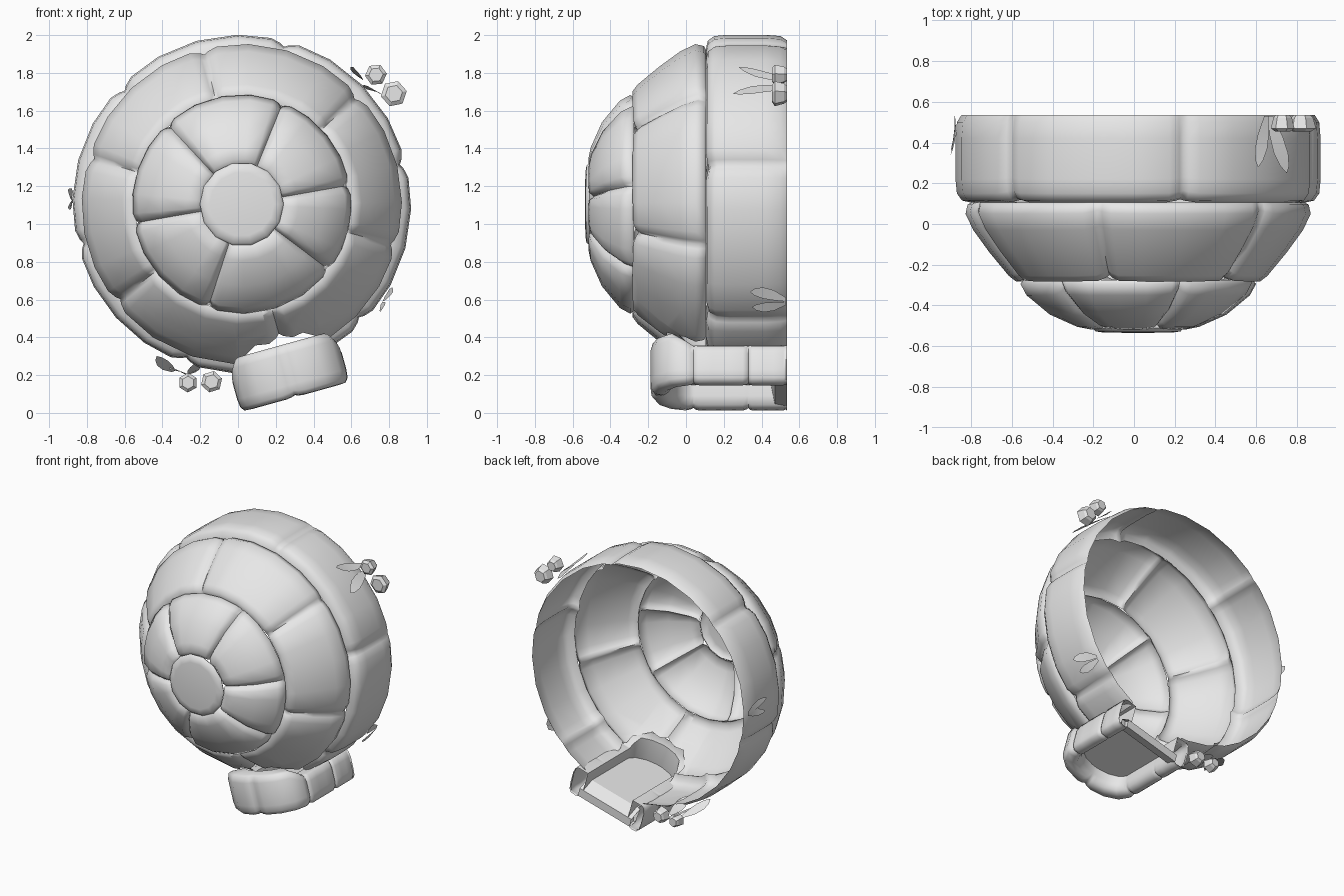
import bpy, bmesh, math
from mathutils import Vector

cube = bpy.data.objects.get("Cube")
if cube:
    bpy.data.objects.remove(cube, do_unlink=True)

GREY = (0.8, 0.8, 0.8, 1)
mat = bpy.data.materials.new("light_grey")
mat.use_nodes = True
mat.diffuse_color = GREY
mat.node_tree.nodes["Principled BSDF"].inputs["Base Color"].default_value = GREY

CX, CZ = 0.02, 1.105
BACK = 0.535
TUNNEL = math.radians(-74.5)
OUT = Vector((math.cos(TUNNEL), 0, math.sin(TUNNEL)))
SIDE = Vector((-math.sin(TUNNEL), 0, math.cos(TUNNEL)))
CENTRE = Vector((CX, 0, CZ))


def finish(name, bm, smooth=None):
    bmesh.ops.remove_doubles(bm, verts=bm.verts, dist=0.0005)
    bmesh.ops.recalc_face_normals(bm, faces=bm.faces)
    mesh = bpy.data.meshes.new(name)
    bm.to_mesh(mesh)
    bm.free()
    mesh.materials.append(mat)
    ob = bpy.data.objects.new(name, mesh)
    bpy.context.collection.objects.link(ob)
    if smooth:
        bpy.ops.object.select_all(action='DESELECT')
        ob.select_set(True)
        bpy.context.view_layer.objects.active = ob
        bpy.ops.object.shade_smooth_by_angle(angle=math.radians(smooth))


def skin(bm, rows, closed=False):
    """Join rows of points with quads."""
    grid = [[bm.verts.new(p) for p in row] for row in rows]
    n = len(rows[0])
    for a, b in zip(grid, grid[1:]):
        for j in range(n if closed else n - 1):
            k = (j + 1) % n
            bm.faces.new((a[j], a[k], b[k], b[j]))


def polar(r, angle, y):
    return Vector((CX + r * math.cos(angle), y, CZ + r * math.sin(angle)))


def local(u, y, r):
    return CENTRE + OUT * r + SIDE * u + Vector((0, y, 0))


def cut_doorway(bm):
    """Slice along the tunnel's inner outline and drop what lies inside."""
    planes = [(SIDE, local(0.22, 0, 0)), (-SIDE, local(-0.22, 0, 0)),
              (Vector((0, -1, 0)), Vector((0, -0.1, 0)))]
    for s in (-1, 1):
        planes.append(((SIDE * s - Vector((0, 1, 0))).normalized(), local(0.13 * s, -0.1, 0)))
    for normal, point in planes:
        faces = [f for f in bm.faces if f.calc_center_median().z < 0.6]
        geom = faces + list({e for f in faces for e in f.edges}) + list({v for f in faces for v in f.verts})
        bmesh.ops.bisect_plane(bm, geom=geom, plane_co=point, plane_no=normal)
    inside = [f for f in bm.faces if f.calc_center_median().z < 0.6 and
              all((f.calc_center_median() - p).dot(n) < 0 for n, p in planes)]
    bmesh.ops.delete(bm, geom=inside, context='FACES')


def dome_ring(name, profile, seams, doorway=False):
    """A course of pillowed blocks, pinched inwards at each seam."""
    bm = bmesh.new()
    for a0, a1 in zip(seams, seams[1:] + [seams[0] + 360]):
        edge = [(a0, 0.038), (a0 + 1.6, 0.022), (a0 + 5, 0.004)]
        mid = [(a0 + (a1 - a0) * t, 0) for t in (0.27, 0.5, 0.73)]
        far = [(a1 - 5, 0.004), (a1 - 1.6, 0.022), (a1, 0.038)]
        rows = []
        for angle, drop in edge + mid + far:
            row = []
            for r, y in profile:
                k = 1 - drop * (0.3 if y > 0.52 else 1)
                row.append(polar(r * k, math.radians(angle), BACK + (y - BACK) * k))
            rows.append(row)
        skin(bm, rows)
    if doorway:
        cut_doorway(bm)
    finish(name, bm, 75)


# Dome courses, from the open rim to the crown
dome_ring("rim_course", [(0.868, BACK), (0.89, 0.5), (0.897, 0.42), (0.897, 0.22), (0.89, 0.15),
                         (0.865, 0.115), (0.82, 0.105)], [14, 75, 136, 194, 250, 316], True)
dome_ring("middle_course", [(0.82, 0.105), (0.838, 0.095), (0.848, 0.05), (0.81, -0.03), (0.73, -0.14),
                            (0.635, -0.255), (0.60, -0.282), (0.565, -0.275)], [43, 104, 163, 218, 286, 345], True)
dome_ring("upper_course", [(0.565, -0.275), (0.58, -0.295), (0.55, -0.35), (0.435, -0.445), (0.30, -0.505),
                           (0.24, -0.517), (0.21, -0.495)], [10, 68, 133, 190, 252, 323])

# Crown disc
bm = bmesh.new()
skin(bm, [[polar(r, math.tau * i / 14, y) for i in range(14)] for r, y in
          [(0.208, -0.49), (0.222, -0.51), (0.21, -0.527), (0.17, -0.533), (0.0001, -0.535)]], True)
finish("crown_disc", bm, 65)


# Entrance arch: a rounded section carried along a doorway path
def arch_point(s, k):
    half, rise = 0.19 + 0.11 * k, 0.12 + 0.11 * k
    power = 1 - 0.2 * k
    t = min(abs(s), 1) * math.pi / 2
    u = math.copysign(half * math.sin(t) ** power, s)
    y = 0.04 - rise * max(math.cos(t), 0) ** power
    if abs(s) > 1:
        y = 0.04 + (min(abs(s), 2) - 1) * 0.29 + max(abs(s) - 2, 0) * (BACK - 0.33)
    return u, y


bm = bmesh.new()
for start in range(-3, 3):
    rows = []
    for t, pinch in [(0, 1), (0.03, 0.4), (0.1, 0), (0.35, 0), (0.65, 0), (0.9, 0), (0.97, 0.4), (1, 1)]:
        s = start + t
        if abs(s) == 3:
            pinch = 0
        inner = 0.775 + 0.075 * min(max(abs(s) - 0.7, 0) / 0.3, 1)
        section = [(0, inner), (0, 1.0), (0.15, 1.045), (0.4, 1.06), (0.8, 1.057), (0.95, 1.035), (1, 0.99),
                   (1, inner + 0.05), (0.9, inner + 0.01), (0.7, inner)]
        row = []
        for k, r in section:
            u, y = arch_point(s, k * (1 - 0.14 * pinch))
            row.append(local(u, y, r - 0.012 * pinch * (r > 1)))
        rows.append(row)
    skin(bm, rows, True)
finish("entrance_arch", bm, 65)

# Panel closing the entrance, and its sill
bm = bmesh.new()
outline = [arch_point(-2.6 + 5.2 * i / 26, 0.1) for i in range(27)]
bm.faces.new([bm.verts.new(local(u, y, 0.94)) for u, y in outline])
finish("entrance_panel", bm)
bm = bmesh.new()
skin(bm, [[local(u, y, r) for y, r in [(0.45, 0.94), (BACK, 0.99), (BACK, 1.05), (0.47, 1.04)]]
          for u in (-0.22, 0.22)], True)
finish("entrance_sill", bm)


# Small six-sided buds
def bud(name, x, z, radius, turn):
    bm = bmesh.new()
    rows = [[Vector((x + radius * k * math.cos(turn + math.tau * i / 6), y,
                     z + radius * k * math.sin(turn + math.tau * i / 6))) for i in range(6)]
            for k, y in [(0.6, BACK), (0.8, 0.52), (1, 0.47), (0.66, 0.455)]]
    skin(bm, rows, True)
    for row in (rows[0], rows[-1]):
        bm.faces.new([bm.verts.new(p) for p in row])
    finish(name, bm)


bud("upper_bud_small", 0.73, 1.79, 0.058, 0.1)
bud("upper_bud_large", 0.825, 1.69, 0.07, 0.2)
bud("lower_bud_1", -0.265, 0.16, 0.052, 0.5)
bud("lower_bud_2", -0.14, 0.165, 0.058, 0.3)


# Pointed leaves, slightly arched
def leaf(name, base, tip, width, bow):
    base, tip, width, bow = map(Vector, (base, tip, width, bow))
    bm = bmesh.new()
    rows = []
    for t, w in [(0, 0.35), (0.35, 0.9), (0.65, 1), (0.88, 0.6), (1, 0.03)]:
        mid = base.lerp(tip, t) + bow * 4 * t * (1 - t)
        rows.append([mid - width * w, mid + width * w])
    skin(bm, rows)
    finish(name, bm, 40)


leaf("upper_leaf_1", (0.65, 0.53, 1.77), (0.61, 0.28, 1.83), (0.03, 0, -0.02), (0, 0, -0.01))
leaf("upper_leaf_2", (0.67, 0.53, 1.72), (0.75, 0.25, 1.69), (0.035, 0, -0.02), (0, 0, 0.01))
leaf("right_leaf_1", (0.77, 0.53, 0.60), (0.82, 0.34, 0.64), (0.012, 0, 0.03), (0, 0, 0.01))
leaf("right_leaf_2", (0.76, 0.53, 0.58), (0.77, 0.35, 0.56), (0.015, 0, 0.025), (0, 0, -0.01))
leaf("left_leaf_1", (-0.88, 0.53, 1.13), (-0.9, 0.34, 1.18), (0.004, 0, 0.025), (0.01, 0, 0))
leaf("left_leaf_2", (-0.88, 0.53, 1.12), (-0.9, 0.36, 1.09), (0.004, 0, 0.025), (0.01, 0, 0))
leaf("lower_leaf_1", (-0.34, 0.53, 0.22), (-0.43, 0.33, 0.30), (0.03, 0, 0.012), (0, 0, -0.01))
leaf("lower_leaf_2", (-0.27, 0.53, 0.20), (-0.36, 0.31, 0.23), (0.03, 0, -0.012), (0, 0, 0.01))
leaf("lower_leaf_3", (-0.24, 0.53, 0.21), (-0.23, 0.31, 0.26), (0.035, 0, 0.012), (0, 0, -0.01))
